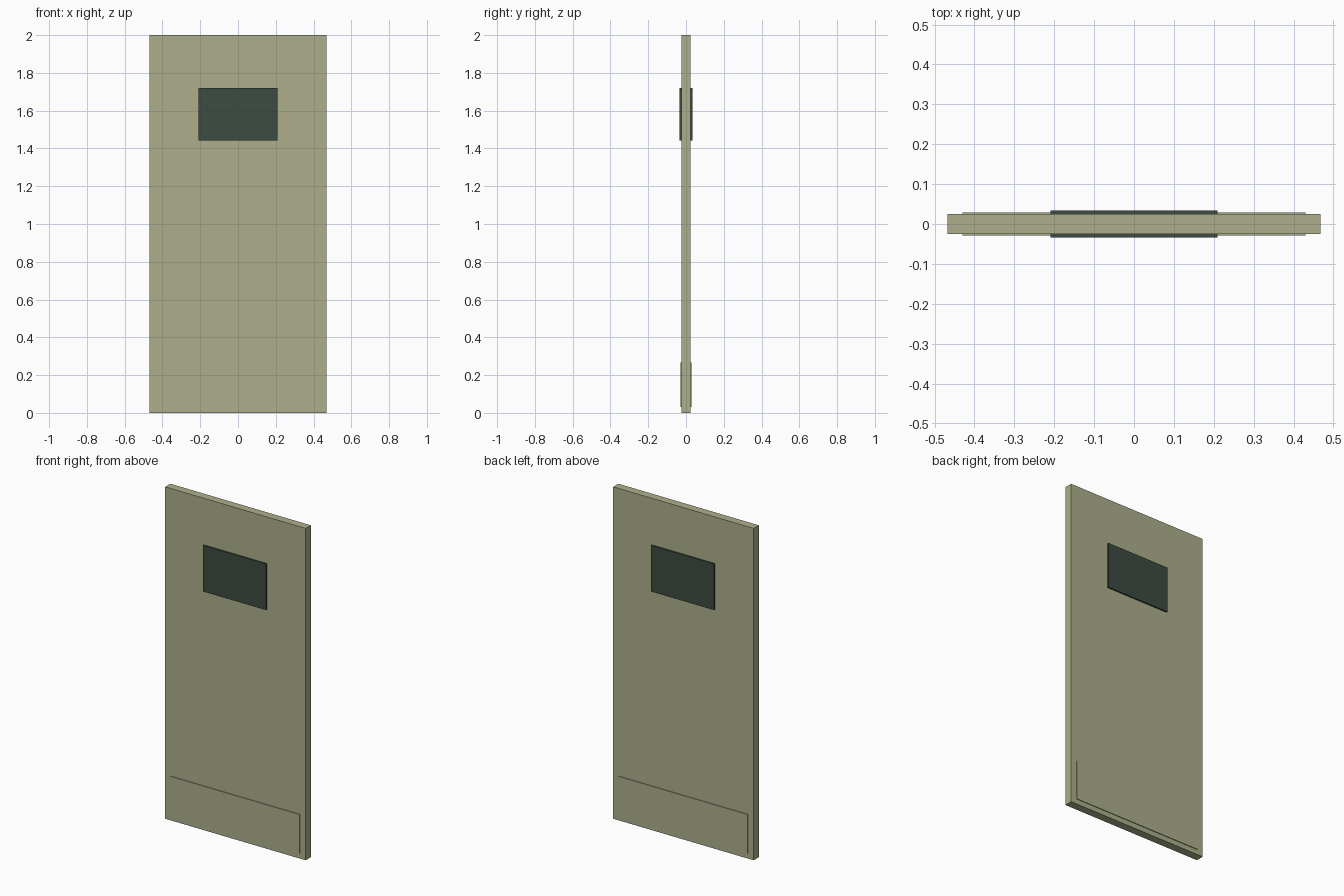
import bpy

if "Cube" in bpy.data.objects:
    bpy.data.objects.remove(bpy.data.objects["Cube"])


def material(name, rgb):
    m = bpy.data.materials.new(name)
    m.diffuse_color = (*rgb, 1)
    m.use_nodes = True
    m.node_tree.nodes["Principled BSDF"].inputs["Base Color"].default_value = m.diffuse_color
    return m


khaki = material("khaki paint", (0.42, 0.43, 0.26))
glass = material("dark green glass", (0.045, 0.07, 0.053))


def box(name, x, y, z, mat):
    """Box from (min, max) ranges."""
    bpy.ops.mesh.primitive_cube_add(size=1, location=[sum(r) / 2 for r in (x, y, z)])
    o = bpy.context.object
    o.name = name
    o.scale = [r[1] - r[0] for r in (x, y, z)]
    bpy.ops.object.transform_apply(location=True, rotation=False, scale=True)
    o.data.materials.append(mat)
    return o


# Door slab
T = 0.0245
box("door_slab", (-0.468, 0.468), (-T, T), (0, 2), khaki)

# Window pane and kick plate on both faces
for side, s in (("front", -1), ("back", 1)):
    for part, hw, depth, z, mat in (
        ("window", 0.21, 0.0335, (1.442, 1.72), glass),
        ("kick_plate", 0.43, 0.029, (0.03, 0.267), khaki),
    ):
        box(f"{side}_{part}", (-hw, hw), sorted((s * T, s * depth)), z, mat)
